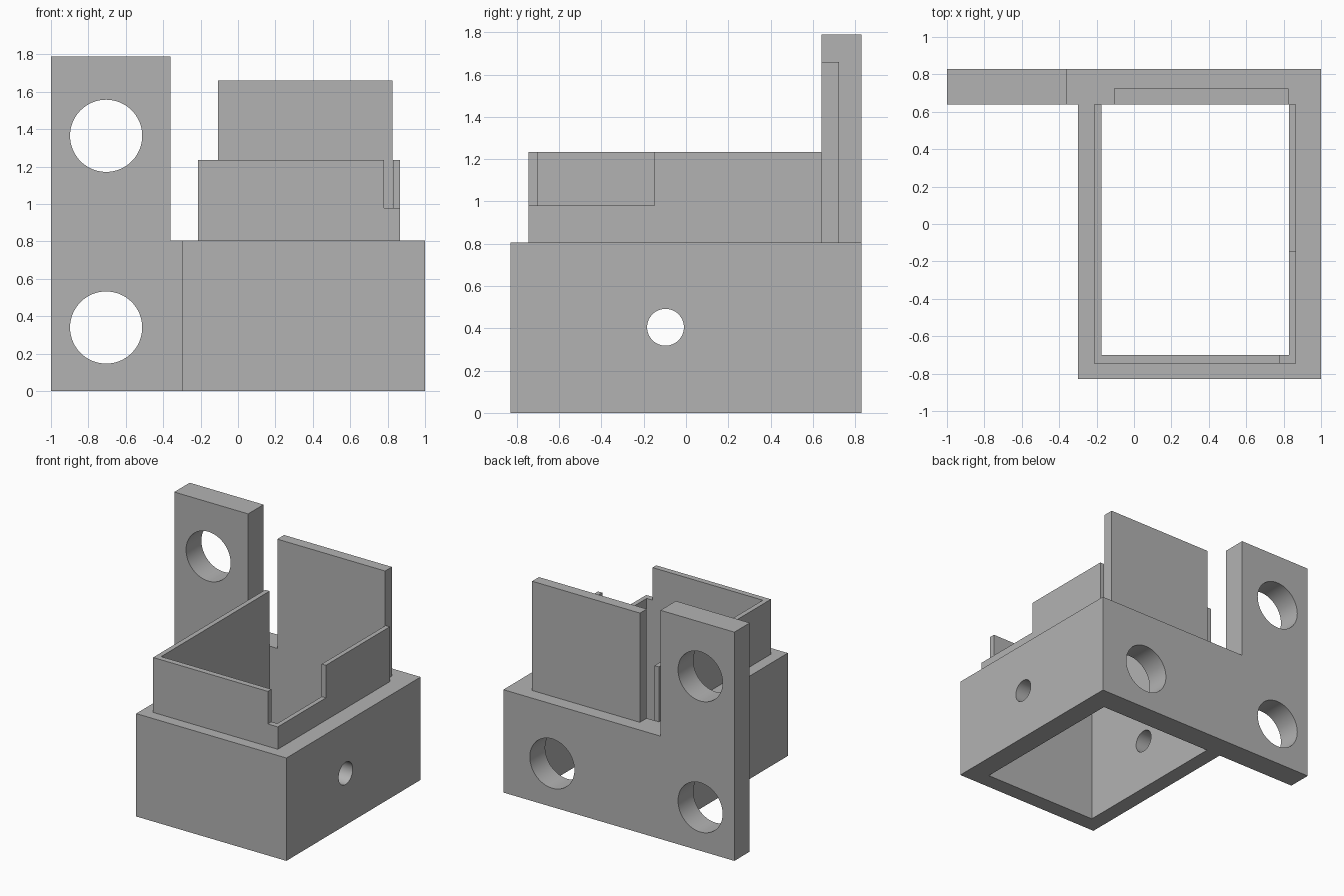
import bpy
import bmesh
import math
from mathutils import Matrix, Vector

if "Cube" in bpy.data.objects:
    bpy.data.objects.remove(bpy.data.objects["Cube"], do_unlink=True)

grey = bpy.data.materials.new("plain_grey")
grey.use_nodes = True
grey.diffuse_color = (0.45, 0.45, 0.45, 1)
grey.node_tree.nodes["Principled BSDF"].inputs["Base Color"].default_value = grey.diffuse_color


def add_object(name, bm):
    bmesh.ops.recalc_face_normals(bm, faces=bm.faces)
    mesh = bpy.data.meshes.new(name)
    bm.to_mesh(mesh)
    bm.free()
    mesh.materials.append(grey)
    obj = bpy.data.objects.new(name, mesh)
    bpy.context.collection.objects.link(obj)
    return obj


def extrude_profile(name, points, sweep):
    """Fill a closed outline and sweep it along a vector."""
    bm = bmesh.new()
    face = bm.faces.new([bm.verts.new(p) for p in points])
    result = bmesh.ops.extrude_face_region(bm, geom=[face], use_keep_orig=True)
    moved = [v for v in result["geom"] if isinstance(v, bmesh.types.BMVert)]
    bmesh.ops.translate(bm, verts=moved, vec=Vector(sweep))
    return add_object(name, bm)


def box(name, low, high):
    (x0, y0, z0), (x1, y1, z1) = low, high
    outline = [(x0, y0, z0), (x1, y0, z0), (x1, y1, z0), (x0, y1, z0)]
    return extrude_profile(name, outline, (0, 0, z1 - z0))


def u_wall(name, outer, inner, back, z0, z1):
    """Three-sided wall, open at the back; outer and inner are (left x, right x, front y)."""
    (a, b, f), (c, d, g) = outer, inner
    plan = [(a, back), (a, f), (b, f), (b, back), (d, back), (d, g), (c, g), (c, back)]
    return extrude_profile(name, [(x, y, z0) for x, y in plan], (0, 0, z1 - z0))


def rod(name, centre, radius, length, axis):
    bm = bmesh.new()
    bmesh.ops.create_cone(bm, cap_ends=True, segments=64, radius1=radius, radius2=radius,
                          depth=length, matrix=Matrix.Translation(centre)
                          @ Matrix.Rotation(math.pi / 2, 4, axis))
    return add_object(name, bm)


def cut(target, cutter):
    bpy.ops.object.select_all(action="DESELECT")
    bpy.context.view_layer.objects.active = target
    target.select_set(True)
    mod = target.modifiers.new("cut", "BOOLEAN")
    mod.operation = "DIFFERENCE"
    mod.solver = "EXACT"
    mod.object = cutter
    bpy.ops.object.modifier_apply(modifier=mod.name)
    bpy.data.objects.remove(cutter, do_unlink=True)


BASE_TOP = 0.805
RIM_TOP = 1.235
PLATE_FRONT, BACK = 0.64, 0.83
CAVITY = (-0.175, 0.83, -0.70)

# Rear mounting plate with its tall side tab
plate_outline = [(-1, 0), (1, 0), (1, BASE_TOP), (-0.36, BASE_TOP), (-0.36, 1.79), (-1, 1.79)]
plate = extrude_profile("mounting_plate", [(x, PLATE_FRONT, z) for x, z in plate_outline],
                        (0, BACK - PLATE_FRONT, 0))
for x, z in ((-0.705, 0.34), (-0.705, 1.365), (0.578, 0.34)):
    cut(plate, rod("bolt_hole", (x, 0.735, z), 0.193, 0.5, "X"))

# Open housing with a hole through both side walls
housing = u_wall("housing", (-0.30, 1, -0.83), CAVITY, PLATE_FRONT, 0, BASE_TOP)
cut(housing, rod("side_hole", (0.35, -0.097, 0.405), 0.087, 3, "Y"))

# Thin upper rim with a notched front corner
rim = u_wall("upper_rim", (-0.213, 0.866, -0.745), CAVITY, PLATE_FRONT, BASE_TOP, RIM_TOP)
cut(rim, box("corner_notch", (0.78, -0.9, 0.98), (1, -0.15, 1.5)))

# Tall back panel
box("back_panel", (-0.108, PLATE_FRONT, BASE_TOP), (0.825, 0.724, 1.66))

# Smooth bores, crisp edges
for obj in (plate, housing):
    bpy.ops.object.select_all(action="DESELECT")
    obj.select_set(True)
    bpy.context.view_layer.objects.active = obj
    bpy.ops.object.shade_smooth_by_angle(angle=math.radians(30))
